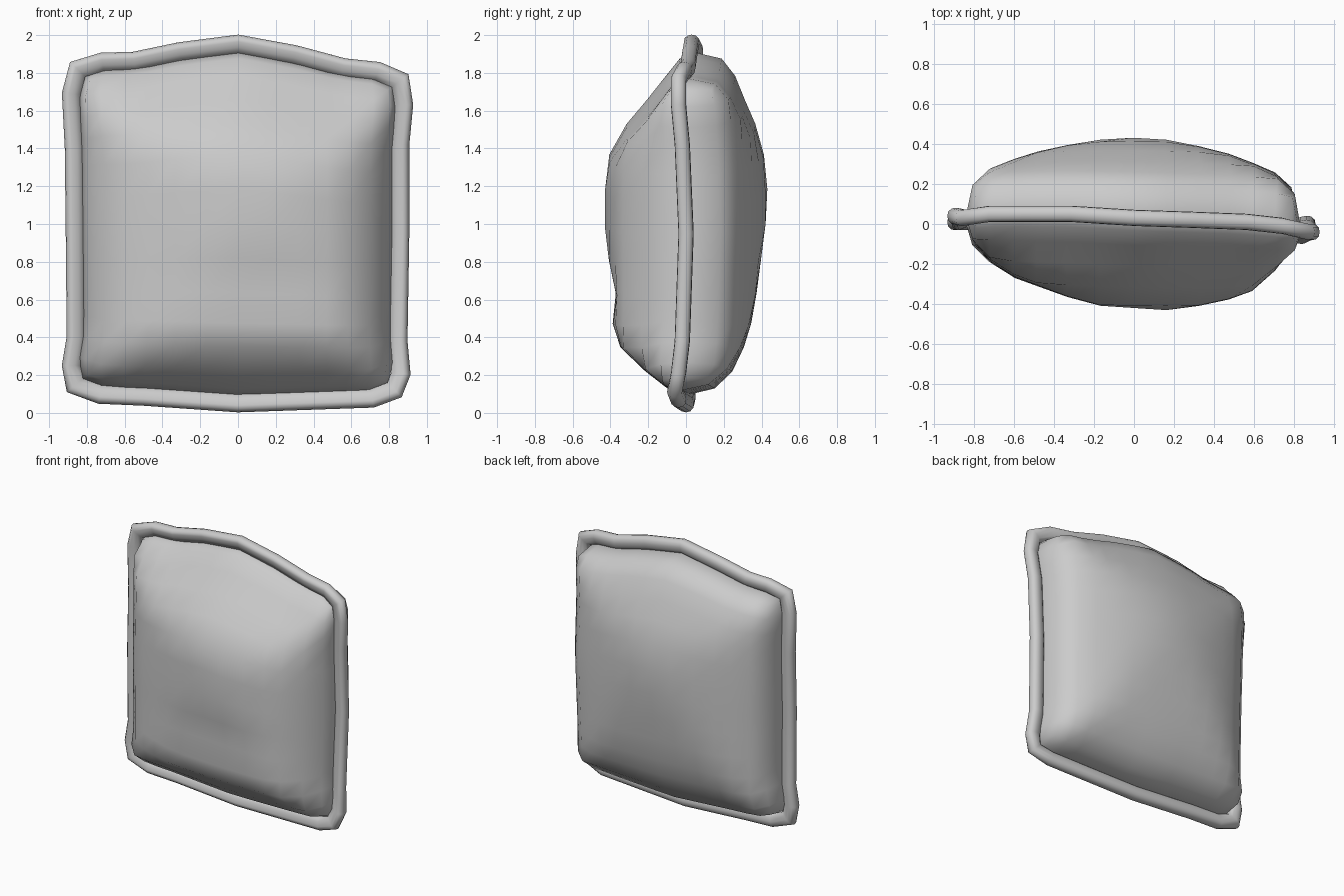
import bpy
from mathutils import Vector

cube = bpy.data.objects.get("Cube")
if cube:
    bpy.data.objects.remove(cube, do_unlink=True)

fabric = bpy.data.materials.new("grey fabric")
fabric.use_nodes = True
grey = (0.6, 0.6, 0.6, 1)
fabric.diffuse_color = grey
fabric.node_tree.nodes["Principled BSDF"].inputs["Base Color"].default_value = grey

# Seam path, one list per side, clockwise; each side starts at a corner
TOP = [(-.85, .03, 1.82), (-.72, .05, 1.86), (-.55, .05, 1.865), (-.31, .05, 1.915),
       (0, .03, 1.955), (.3, .02, 1.9), (.56, .01, 1.83), (.74, -.01, 1.81)]
RIGHT = [(.86, -.04, 1.76), (.88, -.04, 1.63), (.86, -.02, 1.42), (.86, 0, .95),
         (.85, -.02, .38), (.865, -.04, .21)]
BOTTOM = [(.83, -.06, .12), (.71, -.04, .075), (0, 0, .05), (-.5, .01, .085), (-.73, .01, .095)]
LEFT = [(-.865, .01, .145), (-.885, .01, .25), (-.86, .01, .4), (-.865, .01, .95),
        (-.87, .03, 1.4), (-.885, .04, 1.69)]

# Piping section (outward, back): rounded outside, sloping in to the cushion
SECTION = [(.047, 0), (.042, .022), (.025, .038), (0, .041), (-.03, .035), (-.05, .02),
           (-.05, -.012), (-.02, -.028), (.01, -.04), (.028, -.037), (.042, -.022)]

# Grid stations across the cushion and the swell at each of them
STATIONS = [0, .02, .07, .14, .21, .3, .4, .5, .6, .7, .79, .86, .93, .98, 1]
FRONT_ACROSS = [0, .12, .21, .28, .32, .37, .41, .42, .43, .41, .38, .34, .24, .12, 0]
FRONT_UP = [0, .1, .22, .35, .39, .375, .41, .43, .43, .41, .325, .225, .13, .06, 0]
BACK_ACROSS = [0, .18, .265, .315, .355, .39, .42, .435, .42, .385, .345, .3, .25, .18, 0]
BACK_UP = [0, .15, .24, .3, .34, .37, .395, .42, .43, .41, .36, .3, .245, .17, 0]
SWELL = .43


def make_object(name, verts, faces):
    mesh = bpy.data.meshes.new(name)
    mesh.from_pydata(verts, [], faces)
    mesh.validate()
    mesh.materials.append(fabric)
    mesh.shade_smooth()
    obj = bpy.data.objects.new(name, mesh)
    bpy.context.collection.objects.link(obj)
    return obj


def build_piping(path):
    """Sweep the piping section round the closed seam path."""
    verts, faces = [], []
    count, sides = len(path), len(SECTION)
    for i, point in enumerate(path):
        before = (point - path[i - 1]).normalized()
        after = (path[(i + 1) % count] - point).normalized()
        tangent = (before + after).normalized()
        outward = Vector((-tangent.z, 0, tangent.x)).normalized()
        miter = 1 / max(.8, outward.dot(Vector((-after.z, 0, after.x))))
        for k, (reach, back) in enumerate(SECTION):
            verts.append(point + outward * reach * miter + Vector((0, back, 0)))
            n, m = (i + 1) % count, (k + 1) % sides
            faces.append((i * sides + k, i * sides + m, n * sides + m, n * sides + k))
    return make_object("piping", verts, faces)


def along(side, axis, t):
    """Point on a polyline at fraction t of its run along one axis."""
    target = side[0][axis] + (side[-1][axis] - side[0][axis]) * t
    for a, b in zip(side, side[1:]):
        low, high = sorted((a[axis], b[axis]))
        if low - 1e-6 <= target <= high + 1e-6 and high > low:
            return a.lerp(b, (target - a[axis]) / (b[axis] - a[axis]))
    return side[-1].copy()


def build_cushion(top, right, bottom, left):
    """Blend a grid between the four seam sides, then swell it both ways."""
    size = len(STATIONS)
    verts, faces, index = [], [], {}
    for sign, across, up in ((-1, FRONT_ACROSS, FRONT_UP), (1, BACK_ACROSS, BACK_UP)):
        for j, v in enumerate(STATIONS):
            for i, u in enumerate(STATIONS):
                rim = i in (0, size - 1) or j in (0, size - 1)
                if rim and (0, i, j) in index:
                    index[sign, i, j] = index[0, i, j]
                    continue
                sides = (along(bottom, 0, u).lerp(along(top, 0, u), v)
                         + along(left, 2, v).lerp(along(right, 2, v), u))
                corners = bottom[0].lerp(bottom[-1], u).lerp(top[0].lerp(top[-1], u), v)
                point = sides - corners
                low, high = sorted((across[i], up[j]))
                height = low * (.85 + .15 * high / SWELL)
                point.y = point.y * (1 - height / SWELL) + sign * height
                index[sign, i, j] = len(verts)
                if rim:
                    index[0, i, j] = len(verts)
                verts.append(point)
        for j in range(size - 1):
            for i in range(size - 1):
                ring = [(i, j), (i + 1, j), (i + 1, j + 1), (i, j + 1)]
                face = [index[sign, a, b] for a, b in ring]
                faces.append(face if sign < 0 else face[::-1])
    return make_object("cushion", verts, faces)


# Piping round the seam
seam = [Vector(p) for p in TOP + RIGHT + BOTTOM + LEFT]
build_piping(seam)


# Cushion body, set just inside the piping
def inset(points):
    return [Vector((x * .953, y, 1 + (z - 1) * .956)) for x, y, z in points]


build_cushion(inset(TOP + RIGHT[:1]), inset(BOTTOM[:1] + RIGHT[::-1]),
              inset(LEFT[:1] + BOTTOM[::-1]), inset(LEFT + TOP[:1]))
